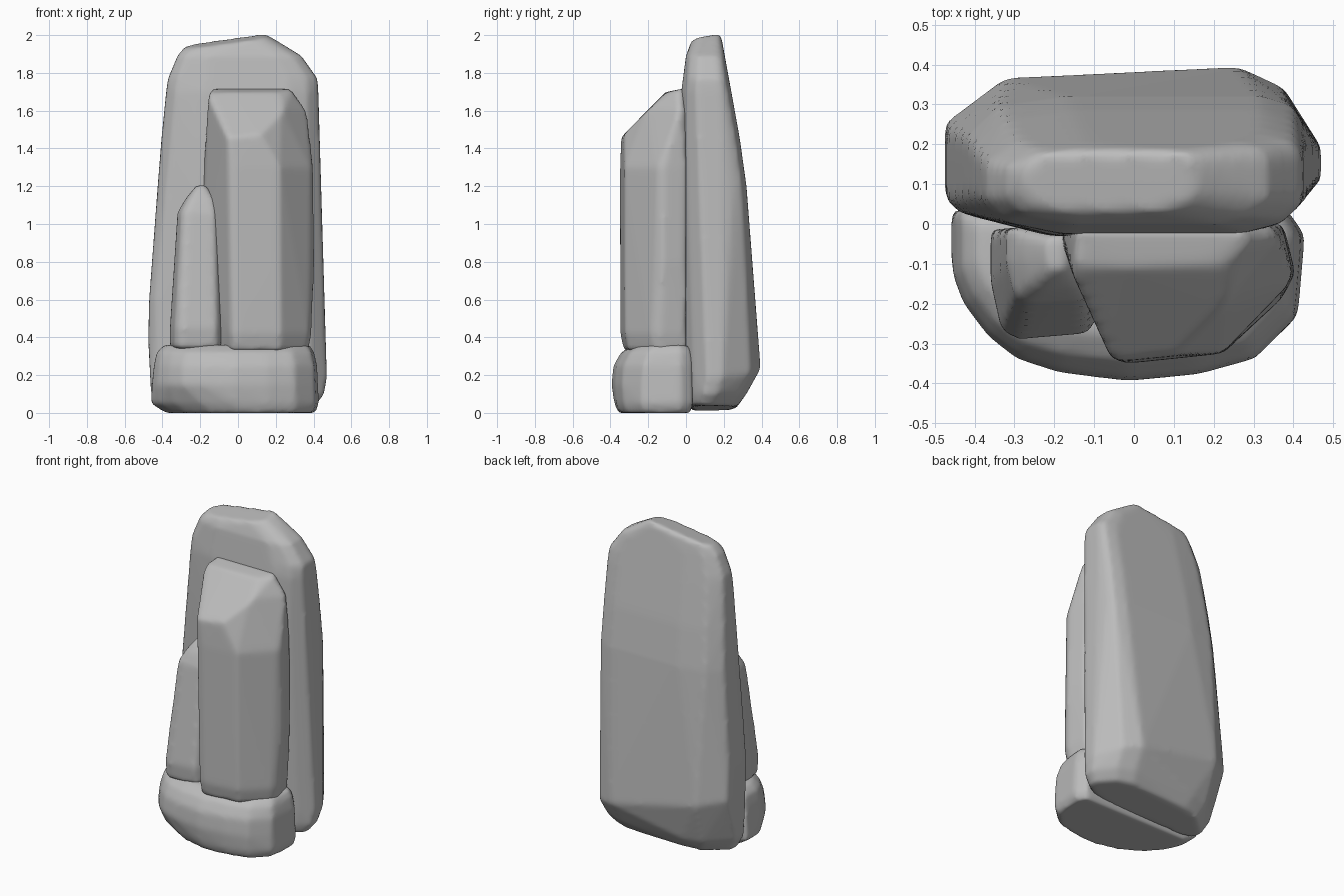
import bpy
import bmesh

default_cube = bpy.data.objects.get("Cube")
if default_cube:
    bpy.data.objects.remove(default_cube, do_unlink=True)

# One stone colour for every rock
stone = bpy.data.materials.new("stone grey")
stone.use_nodes = True
colour = (0.5, 0.5, 0.5, 1.0)
stone.diffuse_color = colour
stone.node_tree.nodes["Principled BSDF"].inputs["Base Color"].default_value = colour


def section(bm, outline, z, left, right, front, back, tilt_x=0, tilt_y=0):
    """Place the plan outline at a height, stretched to the given bounds."""
    for u, v in outline:
        x = left + (right - left) * u
        y = front + (back - front) * v
        height = z + tilt_x * (u - 0.5) + tilt_y * (v - 0.5)
        bm.verts.new((x, y, height))


def rock(name, *groups):
    """Wrap stacked sections in a faceted hull, then soften its ridges.

    Each group is a plan outline and the sections that follow it.
    """
    bm = bmesh.new()
    for outline, sections in groups:
        for values in sections:
            section(bm, outline, *values)
    hull = bmesh.ops.convex_hull(bm, input=bm.verts[:], use_existing_faces=False)
    unused = set(hull["geom_interior"]) | set(hull["geom_unused"])
    loose = [v for v in bm.verts if v in unused or not v.link_faces]
    bmesh.ops.delete(bm, geom=loose, context="VERTS")
    bmesh.ops.recalc_face_normals(bm, faces=bm.faces[:])

    mesh = bpy.data.meshes.new(name)
    bm.to_mesh(mesh)
    bm.free()
    mesh.materials.append(stone)
    for polygon in mesh.polygons:
        polygon.use_smooth = True
    obj = bpy.data.objects.new(name, mesh)
    bpy.context.collection.objects.link(obj)

    # Even skin over the facets
    remesh = obj.modifiers.new("even skin", "REMESH")
    remesh.mode = "VOXEL"
    remesh.voxel_size = 0.016
    remesh.use_smooth_shade = True

    # Worn, rounded ridges
    worn = obj.modifiers.new("worn ridges", "SMOOTH")
    worn.factor = 0.5
    worn.iterations = 6


# Tall slab at the back: its foot is cut at the rear corners,
# its upper part is squarer and leans in towards a rounded top
slab_foot = [(0, .2), (0, .45), (.16, .88), (.3, .97), (.78, 1), (.9, .87),
             (1, .5), (1, .3), (.92, .12), (.8, 0), (.18, .05), (.04, .12)]
slab_middle = [(0, .2), (0, .65), (.16, .93), (.78, 1), (.9, .87), (1, .5),
               (1, .3), (.92, .12), (.8, 0), (.4, .02), (.18, .05), (.04, .12)]
slab_upper = [(0, .33), (0, .7), (.1, .93), (.3, 1), (.88, 1), (.97, .93),
              (1, .8), (1, .3), (.93, .1), (.8, 0), (.25, 0), (.06, .12)]
rock(
    "back_slab",
    (slab_foot, [
        (.025, -.41, .41, .005, .27, .03),
        (.1, -.46, .455, 0, .32),
    ]),
    (slab_middle, [
        (.29, -.475, .47, -.01, .395, -.2),
        (.6, -.47, .455, -.02, .365),
    ]),
    (slab_upper, [
        (1.2, -.425, .425, -.03, .32),
        (1.45, -.405, .425, -.03, .285),
        (1.7, -.38, .425, -.025, .24),
        (1.77, -.37, .42, -.015, .225),
        (1.89, -.32, .335, 0, .205),
        (1.967, -.28, .15, .03, .185, .06, .025),
    ]),
)

# Broad column in front, with a sloping top and an angled left flank
column_foot = [(0, 1), (0, .93), (.23, .05), (.28, 0), (.71, .08),
               (.97, .47), (1, .6), (.95, 1)]
column_upper = [(0, 1), (0, .93), (.24, .05), (.28, 0), (.69, .07),
                (.97, .55), (1, .65), (.95, 1)]
rock(
    "front_column",
    (column_foot, [
        (.33, -.16, .375, -.33, 0),
        (.42, -.17, .39, -.35, 0),
    ]),
    (column_upper, [
        (.8, -.19, .405, -.35, 0),
        (1.3, -.18, .4, -.35, 0),
        (1.575, -.155, .24, -.345, -.11, 0, .235),
        (1.6, -.155, .365, -.1, 0),
        (1.708, -.14, .285, -.11, -.01, 0, .02),
    ]),
)

# Small pointed rock beside the column
spire = [(0, .95), (0, .5), (.1, .08), (.25, 0), (.9, .05), (1, .2), (1, 1)]
rock(
    "side_spire",
    (spire, [
        (.34, -.36, -.09, -.28, 0),
        (.45, -.36, -.09, -.29, 0),
        (1.06, -.32, -.105, -.2, 0),
        (1.13, -.28, -.12, -.17, -.01),
        (1.205, -.22, -.17, -.12, -.03),
    ]),
)

# Low boulder carrying the column and the spire, undercut at its left front
boulder_foot = [(0, 1), (0, .7), (.05, .5), (.14, .3), (.3, .1), (.5, 0),
                (.7, .03), (.86, .12), (.98, .36), (1, .85), (.95, 1)]
boulder_upper = [(0, 1), (0, .62), (.03, .45), (.1, .26), (.18, .13), (.3, .05),
                 (.5, 0), (.7, .04), (.86, .13), (.98, .38), (1, .85), (.95, 1)]
rock(
    "base_boulder",
    (boulder_foot, [
        (0, -.38, .41, -.36, .025),
        (.05, -.46, .43, -.38, .035),
    ]),
    (boulder_upper, [
        (.15, -.455, .425, -.395, .035),
        (.25, -.445, .42, -.385, .035),
        (.32, -.43, .405, -.345, .03),
        (.36, -.39, .38, -.28, .01),
    ]),
)
